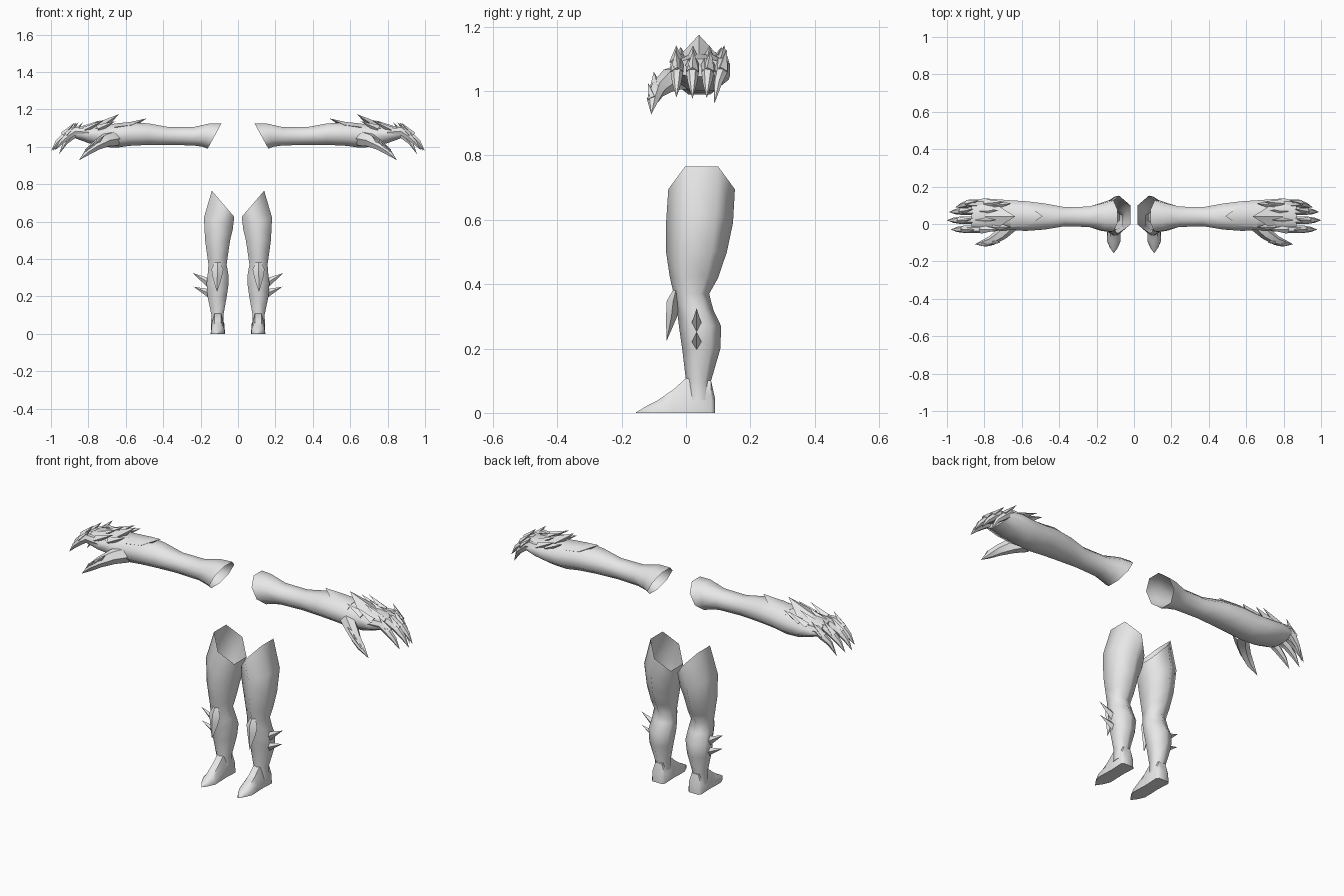
import bpy, bmesh, math
from mathutils import Vector

if "Cube" in bpy.data.objects:
    bpy.data.objects.remove(bpy.data.objects["Cube"])

grey = bpy.data.materials.new("plain_grey")
grey.diffuse_color = (0.8, 0.8, 0.8, 1)
grey.use_nodes = True
grey.node_tree.nodes["Principled BSDF"].inputs["Base Color"].default_value = grey.diffuse_color


def loft(name, rings, cap_start=True, cap_end=True, angle=50):
    """Skin a list of point rings, mirrored to the other side of the body."""
    bm = bmesh.new()
    loops = [[bm.verts.new(p) for p in ring] for ring in rings]
    n = len(loops[0])
    for a, b in zip(loops, loops[1:]):
        for i in range(n):
            j = (i + 1) % n
            bm.faces.new((a[i], a[j], b[j], b[i]))
    if cap_start:
        bm.faces.new(loops[0][::-1])
    if cap_end:
        bm.faces.new(loops[-1])
    bmesh.ops.remove_doubles(bm, verts=bm.verts, dist=0.0005)
    bmesh.ops.recalc_face_normals(bm, faces=bm.faces)
    mesh = bpy.data.meshes.new(name)
    bm.to_mesh(mesh)
    bm.free()
    mesh.materials.append(grey)
    mesh.shade_smooth()
    mesh.set_sharp_from_angle(angle=math.radians(angle))
    obj = bpy.data.objects.new(name, mesh)
    bpy.context.collection.objects.link(obj)
    obj.modifiers.new("mirror", "MIRROR").use_clip = False
    return obj


def sweep(name, path, n=6, up=(0, 0, 1), angle=50):
    """Tapered tube; each path point is x, y, z, half width, half height."""
    pts = [Vector(p[:3]) for p in path]
    rings = []
    for i, p in enumerate(path):
        d = (pts[min(i + 1, len(pts) - 1)] - pts[max(i - 1, 0)]).normalized()
        side = d.cross(Vector(up)).normalized()
        top = side.cross(d)
        rings.append([pts[i] + side * p[3] * math.cos(t) + top * p[4] * math.sin(t)
                      for t in (2 * math.pi * k / n for k in range(n))])
    return loft(name, rings, angle=angle)


def spike(name, base, tip, w, h, up=(0, 0, 1)):
    """Four-sided thorn."""
    return sweep(name, [(*base, w, h), (*tip, 0, 0)], 4, up, 35)


# Legs: six-sided rings as z, x range, y range, tilt; open slanted rim
def leg_ring(z, x0, x1, y0, y1, tilt=0):
    xc, w, yc, d = (x0 + x1) / 2, (x1 - x0) / 2, (y0 + y1) / 2, (y1 - y0) / 2
    unit = [(1, -.5), (1, .5), (0, 1), (-1, .5), (-1, -.5), (0, -1)]
    return [(xc + w * u, yc + d * v, z + tilt * w * u) for u, v in unit]


loft("leg", [leg_ring(*r) for r in [
    (.695, .02, .14, -.055, .152, 1.17),
    (.59, .028, .182, -.062, .146, .4),
    (.50, .042, .176, -.062, .127),
    (.42, .054, .165, -.05, .10),
    (.37, .061, .158, -.038, .072),
    (.32, .052, .162, -.028, .085),
    (.27, .05, .168, -.022, .109),
    (.20, .06, .163, -.012, .107),
    (.10, .078, .142, 0, .078),
    (.04, .075, .145, .0, .08)]], cap_start=False, angle=70)


# Feet: sections from heel to pointed toe
def foot_ring(y, w, h):
    return [(.108 + w * u, y, h * v) for u, v in
            [(-1, 0), (1, 0), (.95, .5), (.5, 1), (-.5, 1), (-.95, .5)]]


loft("foot", [foot_ring(*r) for r in [
    (.09, .028, .045), (.078, .038, .10), (.0, .034, .108), (-.04, .036, .072),
    (-.09, .037, .038), (-.125, .022, .02), (-.155, .001, .002)]])

# Knee guard and outer shin thorns
sweep("knee_guard", [(.11, -.03, .388, .012, .006), (.11, -.04, .345, .032, .02),
                     (.111, -.045, .30, .024, .017), (.112, -.061, .222, 0, 0)],
      4, (0, -1, 0), 35)
spike("upper_shin_thorn", (.15, .033, .27), (.242, .033, .325), .018, .025)
spike("lower_shin_thorn", (.15, .033, .215), (.238, .033, .252), .018, .023)


# Arms and palm: eight-sided sections along x, open slanted shoulder rim
def arm_ring(x, y0, y1, z0, z1, slant=0):
    k = math.cos(math.pi / 8)
    ring = []
    for i in range(8):
        t = math.pi / 8 + i * math.pi / 4
        u, v = math.cos(t) / k, math.sin(t) / k
        ring.append((x - slant * v, (y0 + y1) / 2 + (y1 - y0) / 2 * u,
                     (z0 + z1) / 2 + (z1 - z0) / 2 * v))
    return ring


loft("arm", [arm_ring(*r) for r in [
    (.125, -.042, .125, .99, 1.125, .037),
    (.17, -.036, .112, 1.0, 1.125, .02),
    (.24, -.016, .093, 1.007, 1.105),
    (.37, -.012, .09, 1.01, 1.105),
    (.48, -.03, .11, 1.01, 1.125),
    (.58, -.037, .122, 1.005, 1.13),
    (.65, -.032, .126, .995, 1.123),
    (.73, -.036, .132, 1.0, 1.118),
    (.80, -.045, .137, 1.02, 1.113),
    (.87, -.04, .125, 1.045, 1.10)]], cap_start=False, angle=70)

# Forearm and wrist plates, raised points toward the elbow
sweep("forearm_plate", [(.66, .044, 1.105, .06, .022), (.57, .044, 1.116, .055, .02),
                        (.488, .042, 1.152, 0, 0)], 6, angle=35)
sweep("wrist_plate", [(.79, .04, 1.09, .07, .025), (.73, .04, 1.11, .06, .026),
                      (.635, .04, 1.175, 0, 0)], 4, angle=35)
for y, name in ((-.015, "front_wrist_thorn"), (.10, "rear_wrist_thorn")):
    spike(name, (.75, y, 1.095), (.655, y * 1.1, 1.137), .026, .022)

# Clawed fingers with knuckle and joint thorns: base y, tip y, reach, drop
fingers = [(-.028, -.03, .98, .98), (.020, .020, 1.0, .975),
           (.068, .064, .99, .978), (.110, .088, .957, .96)]
for i, (y, ty, reach, drop) in enumerate(fingers, 1):
    s = reach - 1
    sweep(f"finger_{i}", [(.80, y, 1.078, .02, .024),
                          (.88 + s * .5, y, 1.083, .021, .023),
                          (.925 + s, y, 1.06, .02, .02),
                          (.965 + s, (y + ty) / 2, 1.025, .014, .014),
                          (reach, ty, drop, 0, 0)])
    spike(f"knuckle_thorn_{i}", (.84 + s, y, 1.09), (.735 + s, y * 1.08, 1.142),
          .024, .018)
    spike(f"joint_thorn_{i}", (.935 + s, y, 1.062), (.872 + s, y * 1.15, 1.13),
          .02, .018)

# Clawed thumb
sweep("thumb", [(.66, .0, 1.045, .045, .045), (.705, -.05, 1.035, .034, .038),
                (.76, -.088, 1.005, .026, .027), (.80, -.102, .975, .02, .02),
                (.85, -.108, .928, 0, 0)])
spike("thumb_thorn", (.77, -.09, 1.005), (.715, -.10, 1.06), .024, .018)
spike("thumb_joint_thorn", (.81, -.102, .975), (.765, -.118, 1.025), .018, .014)
